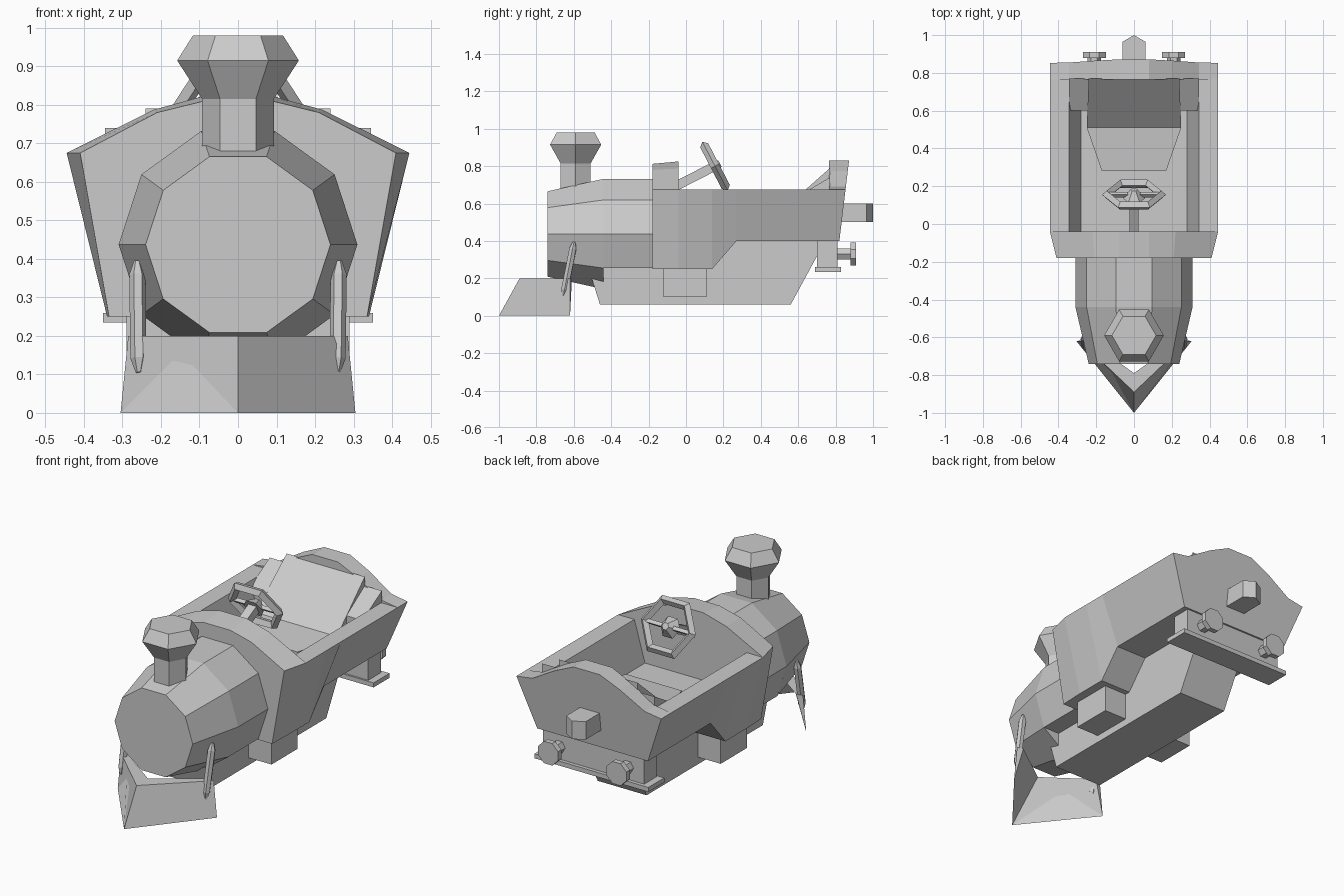
import bpy, bmesh, math
from mathutils import Vector

if "Cube" in bpy.data.objects:
    bpy.data.objects.remove(bpy.data.objects["Cube"], do_unlink=True)

GREY = (0.6, 0.6, 0.6, 1)
paint = bpy.data.materials.new("light_grey")
paint.use_nodes = True
paint.diffuse_color = GREY
paint.node_tree.nodes["Principled BSDF"].inputs["Base Color"].default_value = GREY


def loft(name, rings):
    """Skin a list of matching point rings and cap both ends."""
    bm = bmesh.new()
    loops = [[bm.verts.new(p) for p in ring] for ring in rings]
    n = len(loops[0])
    for a, b in zip(loops, loops[1:]):
        for i in range(n):
            j = (i + 1) % n
            bm.faces.new((a[i], a[j], b[j], b[i]))
    bm.faces.new(loops[0])
    bm.faces.new(loops[-1])
    bmesh.ops.recalc_face_normals(bm, faces=bm.faces)
    mesh = bpy.data.meshes.new(name)
    bm.to_mesh(mesh)
    bm.free()
    mesh.materials.append(paint)
    ob = bpy.data.objects.new(name, mesh)
    bpy.context.collection.objects.link(ob)
    return ob


def mirrored(half):
    """Complete a right-hand outline (x, z) with its left-hand copy."""
    return half + [(-x, z) for x, z in reversed(half)]


def section(y, half):
    return [(x, y, z) for x, z in mirrored(half)]


def block(name, x0, x1, y0, y1, z0, z1):
    return loft(name, [[(x0, y, z0), (x1, y, z0), (x1, y, z1), (x0, y, z1)] for y in (y0, y1)])


def rod(name, start, end, sides, radii, turn=0):
    """Straight bar with a radius at each of several equal steps."""
    a, b = Vector(start), Vector(end)
    rot = (b - a).to_track_quat('Z', 'Y')
    rings = []
    for k, r in enumerate(radii):
        c = a.lerp(b, k / (len(radii) - 1))
        angles = [turn + math.tau * i / sides for i in range(sides)]
        rings.append([c + rot @ Vector((r * math.cos(t), r * math.sin(t), 0)) for t in angles])
    return loft(name, rings)


# Boiler: tapered nose and a barrel with a flat underside
def decagon(y, r, floor=0):
    pts = [math.tau * i / 10 for i in range(10)]
    return [(r * math.cos(t), y, max(floor, 0.437 + r * math.sin(t))) for t in pts]


loft("boiler_nose", [decagon(-0.74, 0.24), decagon(-0.44, 0.31)])
loft("boiler_barrel", [decagon(-0.44, 0.31, 0.255), decagon(-0.16, 0.31, 0.255)])

# Chimney
loft("chimney", [[(r * math.cos(math.tau * i / 6), -0.59 + r * math.sin(math.tau * i / 6), z)
                  for i in range(6)]
                 for r, z in ((0.093, 0.63), (0.093, 0.815), (0.158, 0.915), (0.117, 0.98))])

# Dashboard bulkhead with an arched top
loft("bulkhead", [
    section(-0.18, [(0.335, 0.25), (0.41, 0.675), (0.21, 0.78), (0.08, 0.812)]),
    section(-0.04, [(0.34, 0.25), (0.445, 0.675), (0.22, 0.787), (0.08, 0.825)])])


# Open tub: one U-shaped section swept along the body
def tub(y, z, top_y=None):
    half = [(0.34, z), (0.445, 0.675), (0.345, 0.675), (0.28, 0.45)]
    return section(y, half)


loft("tub", [tub(-0.04, 0.25), tub(0.14, 0.25), tub(0.27, 0.40), tub(0.80, 0.40)])

# Rear wall: leans back, with a raised arch
rear = mirrored([(0.34, 0.40), (0.445, 0.675), (0.345, 0.69), (0.2, 0.775), (0.08, 0.83)])
loft("rear_wall", [[(x, 0.765, z) for x, z in rear],
                   [(x, 0.82 + 0.12 * (z - 0.4), z) for x, z in rear]])

# Seat with sloping backrest, and a filler on each side
loft("seat", [section(y, [(w, 0.44), (w, z)])
              for y, w, z in ((0.28, 0.17, 0.54), (0.51, 0.25, 0.56), (0.77, 0.24, 0.79))])
for side, s in (("left", 1), ("right", -1)):
    loft("seat_filler_" + side, [
        [(s * 0.23, y, 0.5), (s * 0.345, y, 0.5), (s * 0.345, y, z), (s * 0.23, y, z)]
        for y, z in ((0.6, 0.64), (0.77, 0.74))])

# Steering wheel, spokes, hub and column
hub = Vector((0, 0.155, 0.80))
axis = Vector((0, 0.887, 0.462))
bpy.ops.mesh.primitive_torus_add(major_segments=6, minor_segments=4, major_radius=0.145,
                                 minor_radius=0.024, location=hub,
                                 rotation=(-math.radians(62.5), 0, 0))
wheel = bpy.context.object
wheel.name = "steering_wheel"
wheel.data.materials.append(paint)
rod("steering_column", (0, -0.06, 0.69), hub, 4, (0.035, 0.035), math.pi / 4)
rod("steering_spoke", hub - Vector((0.14, 0, 0)), hub + Vector((0.14, 0, 0)), 4, (0.014, 0.014))
rod("steering_hub", hub - axis * 0.02, hub + axis * 0.03, 6, (0.06, 0.02))

# Chassis keel with sloping ends
loft("chassis", [[(x, -0.52, 0.25), (x, -0.46, 0.06), (x, 0.56, 0.06), (x, 0.75, 0.41),
                  (x, 0.2, 0.41), (x, 0.1, 0.3), (x, -0.4, 0.3)] for x in (-0.15, 0.15)])
block("footstep_crossbar", -0.29, 0.29, -0.12, 0.11, 0.10, 0.27)
block("rear_frame", -0.31, 0.31, 0.70, 0.81, 0.25, 0.41)
block("rear_bumper", -0.35, 0.35, 0.69, 0.83, 0.235, 0.26)

# Rear coupling with a pointed end
loft("coupling", [[(-0.06, 0.82, z), (0.06, 0.82, z), (0.06, 0.965, z), (0, 1.0, z),
                   (-0.06, 0.965, z)] for z in (0.5, 0.6)])

# Paired buffers and front guard rods
for side, s in (("left", 1), ("right", -1)):
    rod("buffer_stem_" + side, (s * 0.21, 0.80, 0.33), (s * 0.21, 0.89, 0.33), 6, (0.035, 0.035))
    rod("buffer_head_" + side, (s * 0.21, 0.88, 0.33), (s * 0.21, 0.91, 0.33), 8,
        (0.066, 0.066), math.pi / 8)
    rod("guard_rod_" + side, (s * 0.258, -0.655, 0.105), (s * 0.262, -0.598, 0.395), 6,
        (0.008, 0.021, 0.021, 0.021, 0.021, 0.021, 0.021, 0.021, 0.008))

# Plough: a V of sloping plates with a narrow top ledge
loft("plough", [
    [(x, y, 0), (tx, ty, 0.2), (ix, iy, 0.2)]
    for x, y, tx, ty, ix, iy in ((-0.305, -0.62, -0.285, -0.62, -0.25, -0.61),
                                 (0, -1.0, 0, -0.89, 0, -0.79),
                                 (0.305, -0.62, 0.285, -0.62, 0.25, -0.61))])
